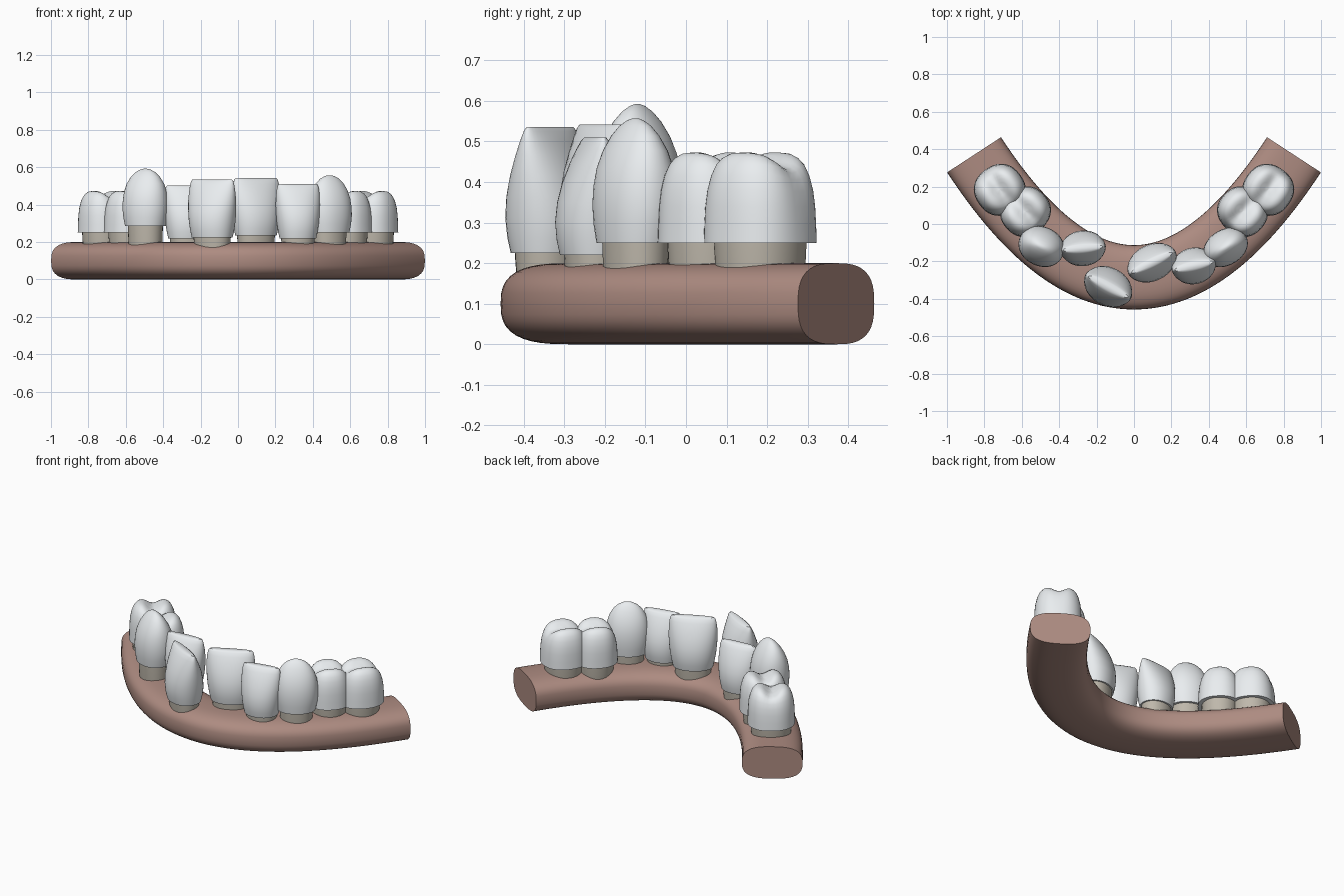
import bpy, bmesh, math

if "Cube" in bpy.data.objects:
    bpy.data.objects.remove(bpy.data.objects["Cube"])

def material(name, col):
    m = bpy.data.materials.new(name)
    m.diffuse_color = (*col, 1)
    m.use_nodes = True
    m.node_tree.nodes["Principled BSDF"].inputs["Base Color"].default_value = m.diffuse_color
    return m

GUM = material("gum_pink", (0.42, 0.26, 0.22))
ROOT = material("root_beige", (0.52, 0.48, 0.41))
ENAMEL = material("enamel", (0.82, 0.85, 0.87))

def loft(name, rings, mat, angle=40):
    # Skin a list of closed rings and cap both ends
    bm = bmesh.new()
    loops = [[bm.verts.new(p) for p in r] for r in rings]
    n = len(loops[0])
    for a, b in zip(loops, loops[1:]):
        for i in range(n):
            j = (i + 1) % n
            bm.faces.new((a[i], a[j], b[j], b[i]))
    bm.faces.new(loops[0][::-1])
    bm.faces.new(loops[-1])
    bmesh.ops.recalc_face_normals(bm, faces=bm.faces)
    me = bpy.data.meshes.new(name)
    bm.to_mesh(me)
    bm.free()
    ob = bpy.data.objects.new(name, me)
    bpy.context.collection.objects.link(ob)
    me.materials.append(mat)
    bpy.ops.object.select_all(action='DESELECT')
    bpy.context.view_layer.objects.active = ob
    ob.select_set(True)
    bpy.ops.object.shade_smooth_by_angle(angle=math.radians(angle))
    return ob

def oval(n, a, b, power):
    # Superellipse points
    pts = []
    for i in range(n):
        t = 2 * math.pi * i / n
        c, s = math.cos(t), math.sin(t)
        pts.append((a * math.copysign(abs(c) ** (2 / power), c),
                    b * math.copysign(abs(s) ** (2 / power), s)))
    return pts

# Gum: rounded section swept along a parabola
K, END, Y0 = 0.896, 0.855, -0.285
rings = []
for i in range(65):
    x = END * (2 * i / 64 - 1)
    y, s = Y0 + K * x * x, 2 * K * x
    l = math.hypot(1, s)
    nx, ny = -s / l, 1 / l
    rings.append([(x + nx * u, y + ny * u, 0.1 + w) for u, w in oval(40, 0.172, 0.1, 2.8)])
loft("gum", rings, GUM)

# Crown profiles: (height, width scale, depth scale)
INCISOR = [(0, .82, .88), (.12, .88, .96), (.28, .94, 1), (.45, .98, .94), (.62, 1, .8),
           (.78, .99, .6), (.9, .96, .41), (.97, .92, .27), (1, .87, .16)]
CANINE = [(0, .88, .92), (.15, .96, .98), (.3, 1, 1), (.45, .99, .97), (.6, .94, .87),
          (.74, .83, .7), (.86, .65, .49), (.94, .45, .3), (.985, .24, .14), (1, .08, .05)]
MOLAR = [(0, 1, 1), (.2, .99, .99), (.4, .97, .98), (.58, .93, .95), (.74, .86, .89),
         (.86, .77, .81), (.94, .66, .71), (.99, .54, .6), (1.02, .4, .46),
         (1.03, .26, .32), (1.03, .13, .17), (1.03, .02, .02)]

def tooth(name, kind, x, y, z0, z1, w, d, deg):
    ca, sa = math.cos(math.radians(deg)), math.sin(math.radians(deg))
    power = 2.3 if kind is MOLAR else 2.1

    def place(u, v, z):
        return (x + u * ca - v * sa, y + u * sa + v * ca, z)

    rings = []
    for t, sw, sd in kind:
        ring = []
        for u, v in oval(40, w / 2 * sw, d / 2 * sd, power):
            z = z0 + (z1 - z0) * t
            if kind is MOLAR:
                # central groove between the cusps, pinching the sides
                g = math.exp(-(v / (0.17 * d)) ** 2)
                z -= 0.04 * g * min(1, t) ** 4
                u *= 1 - 0.06 * g * min(1, t)
            ring.append(place(u, v, z))
        rings.append(ring)
    loft(name + "_crown", rings, ENAMEL, 50)
    # Root stub tapering down into the gum
    k = 0.84 if kind is MOLAR else 0.76
    stub = [(0.08, k * .84), (0.16, k * .93), (0.2, k * .97), (z0 + 0.02, k)]
    loft(name + "_root", [[place(u, v, z) for u, v in oval(32, w / 2 * s, d / 2 * s * 1.04, 2.1)]
                          for z, s in stub], ROOT)

# Back teeth mirrored on both sides
for side, s in (("left", -1), ("right", 1)):
    tooth(side + "_molar", MOLAR, s * .717, .183, .25, .475, .265, .27, s * 54)
    tooth(side + "_premolar", MOLAR, s * .58, .066, .25, .475, .25, .27, s * 47)

# Front teeth, crowded and uneven
tooth("left_canine", CANINE, -.495, -.12, .285, .592, .25, .21, -25)
tooth("right_canine", CANINE, .49, -.125, .25, .557, .25, .19, 32)
tooth("left_lateral_incisor", INCISOR, -.273, -.13, .22, .503, .245, .19, 5)
tooth("right_lateral_incisor", INCISOR, .32, -.224, .22, .51, .24, .195, 12)
tooth("left_central_incisor", INCISOR, -.138, -.335, .225, .535, .275, .205, -28)
tooth("right_central_incisor", INCISOR, .096, -.207, .235, .542, .28, .195, 26)
